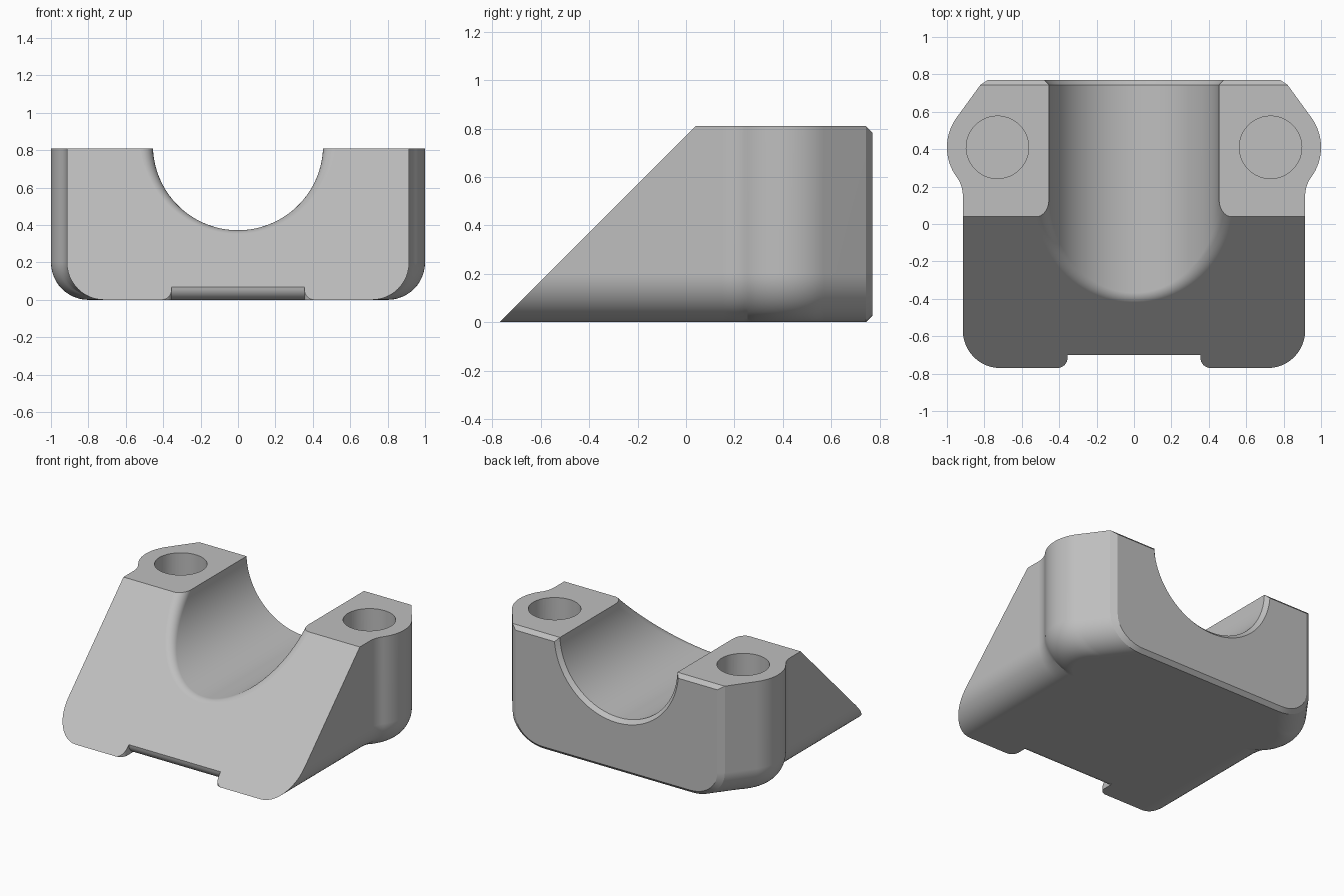
import bpy, bmesh
from math import sin, cos, pi, sqrt
from mathutils import Vector

TOP, BACK, NOSE = 0.81, 0.77, -0.77
ROUND, CHAMFER = 0.2, 0.026
BORE_R, BORE_Z, FLARE = 0.455, 0.827, 0.07
LUG_X, LUG_Y, LUG_R = 0.73, 0.41, 0.27

if "Cube" in bpy.data.objects:
    bpy.data.objects.remove(bpy.data.objects["Cube"])

grey = bpy.data.materials.new("light grey")
grey.use_nodes = True
colour = (0.52, 0.52, 0.52, 1)
grey.diffuse_color = colour
grey.node_tree.nodes["Principled BSDF"].inputs["Base Color"].default_value = colour


def loft(rings):
    """Closed skin through rings of equal point count, capped at both ends."""
    bm = bmesh.new()
    loops = [[bm.verts.new(p) for p in ring] for ring in rings]
    n = len(loops[0])
    for a, b in zip(loops, loops[1:]):
        for i in range(n):
            j = (i + 1) % n
            bm.faces.new((a[i], a[j], b[j], b[i]))
    bm.faces.new(loops[0])
    bm.faces.new(loops[-1])
    bmesh.ops.recalc_face_normals(bm, faces=bm.faces)
    return bm


def make_object(name, bm):
    mesh = bpy.data.meshes.new(name)
    bm.to_mesh(mesh)
    bm.free()
    mesh.materials.append(grey)
    obj = bpy.data.objects.new(name, mesh)
    bpy.context.collection.objects.link(obj)
    return obj


def half_width(y):
    """Plan outline: straight side, concave blend, round lug, tapered tail."""
    blend = 0.173
    if y <= 0.15:
        return 0.915
    if y <= 0.25:
        return 0.915 + blend - sqrt(blend ** 2 - (y - 0.15) ** 2)
    if y <= 0.57:
        return LUG_X + sqrt(LUG_R ** 2 - (y - LUG_Y) ** 2)
    return 0.948 - 0.73 * (y - 0.57)


def section(y, inset_x=0.0, inset_z=0.0):
    """Cross-section with rounded lower corners."""
    yw = min(y, BACK - CHAMFER)
    w = half_width(yw)
    slope = (half_width(yw + 0.005) - half_width(yw - 0.005)) / 0.01
    rx = ROUND * sqrt(1 + slope ** 2)
    half = [(w - inset_x, TOP - inset_z)]
    for i in range(13):
        a = pi / 2 * i / 12
        half.append((w - rx + (rx - inset_x) * cos(a),
                     ROUND - (ROUND - inset_z) * sin(a)))
    return [(x, y, z) for x, z in half] + [(-x, y, z) for x, z in reversed(half)]


# Body: lofted front to back, chamfered tail, then the sloping front face
ys = [-0.9] + [0.15 + 0.42 * i / 28 for i in range(29)] + [BACK - CHAMFER]
bm = loft([section(y) for y in ys] + [section(BACK, 0.04, CHAMFER)])
bmesh.ops.bisect_plane(bm, geom=bm.verts[:] + bm.edges[:] + bm.faces[:],
                       plane_co=(0, NOSE, 0), plane_no=(0, -1, 1), clear_outer=True)
bmesh.ops.holes_fill(bm, edges=[e for e in bm.edges if e.is_boundary])
bmesh.ops.recalc_face_normals(bm, faces=bm.faces)
body = make_object("saddle_block", bm)

# Bore cutter: chamfered at the back, blended into the slope at the front
angles = [2 * pi * (i + 0.5) / 96 for i in range(96)]
slope_n = Vector((0, -1, 1)).normalized()


def bore_ring(y, r):
    return [(r * cos(a), y, BORE_Z + r * sin(a)) for a in angles]


def flare_ring(t, push=0.0):
    ring = []
    for a in angles:
        radial = Vector((cos(a), 0, sin(a)))
        centre = radial * (BORE_R + FLARE) + Vector((0, 0, BORE_Z))
        centre.y = centre.z + NOSE + FLARE * sqrt(2)
        gap = (-radial).angle(slope_n)
        d = (-radial * sin((1 - t) * gap) + slope_n * sin(t * gap)) / sin(gap)
        ring.append(centre + d * FLARE + slope_n * push)
    return ring


rings = [bore_ring(BACK + 0.1, BORE_R + CHAMFER + 0.1),
         bore_ring(BACK - CHAMFER, BORE_R)]
rings += [flare_ring(i / 10) for i in range(11)] + [flare_ring(1, 0.3)]
cutters = [make_object("bore_cutter", loft(rings))]

# Blind bolt holes
for side in (-1, 1):
    hole = [[(side * LUG_X + 0.167 * cos(a), LUG_Y + 0.167 * sin(a), z)
             for a in angles[::2]] for z in (0.2, 1)]
    cutters.append(make_object("bolt_hole_cutter", loft(hole)))


# Nose notch: rounded mouth corners and a rounded lower edge
def notch_ring(z):
    r = 0.07
    drop = max(0, r - max(0, z))
    back = -0.70 + r - sqrt(r ** 2 - drop ** 2)
    half = [(0.355, back)]
    for i in range(9):
        a = pi / 2 * i / 8
        half.append((0.41 - 0.055 * cos(a), -0.715 - 0.055 * sin(a)))
    half.append((0.41, -0.95))
    return [(x, y, z) for x, y in half] + [(-x, y, z) for x, y in reversed(half)]


levels = [-0.05] + [0.07 * (i / 8) ** 2 for i in range(9)] + [0.2]
cutters.append(make_object("notch_cutter", loft([notch_ring(z) for z in levels])))

# Cut everything out of the body
for cutter in cutters:
    cutter.hide_render = True
    mod = body.modifiers.new(cutter.name, 'BOOLEAN')
    mod.operation, mod.solver, mod.object = 'DIFFERENCE', 'EXACT', cutter
bpy.context.view_layer.update()
graph = bpy.context.evaluated_depsgraph_get()
mesh = bpy.data.meshes.new_from_object(body.evaluated_get(graph))
body.modifiers.clear()
body.data = mesh
for cutter in cutters:
    bpy.data.objects.remove(cutter)

# Smooth curved areas, keep hard edges and flat planes clean
bpy.ops.object.select_all(action='DESELECT')
body.select_set(True)
bpy.context.view_layer.objects.active = body
bpy.ops.object.shade_smooth_by_angle(angle=0.35)
weighted = body.modifiers.new("weighted_normals", 'WEIGHTED_NORMAL')
weighted.keep_sharp = True
